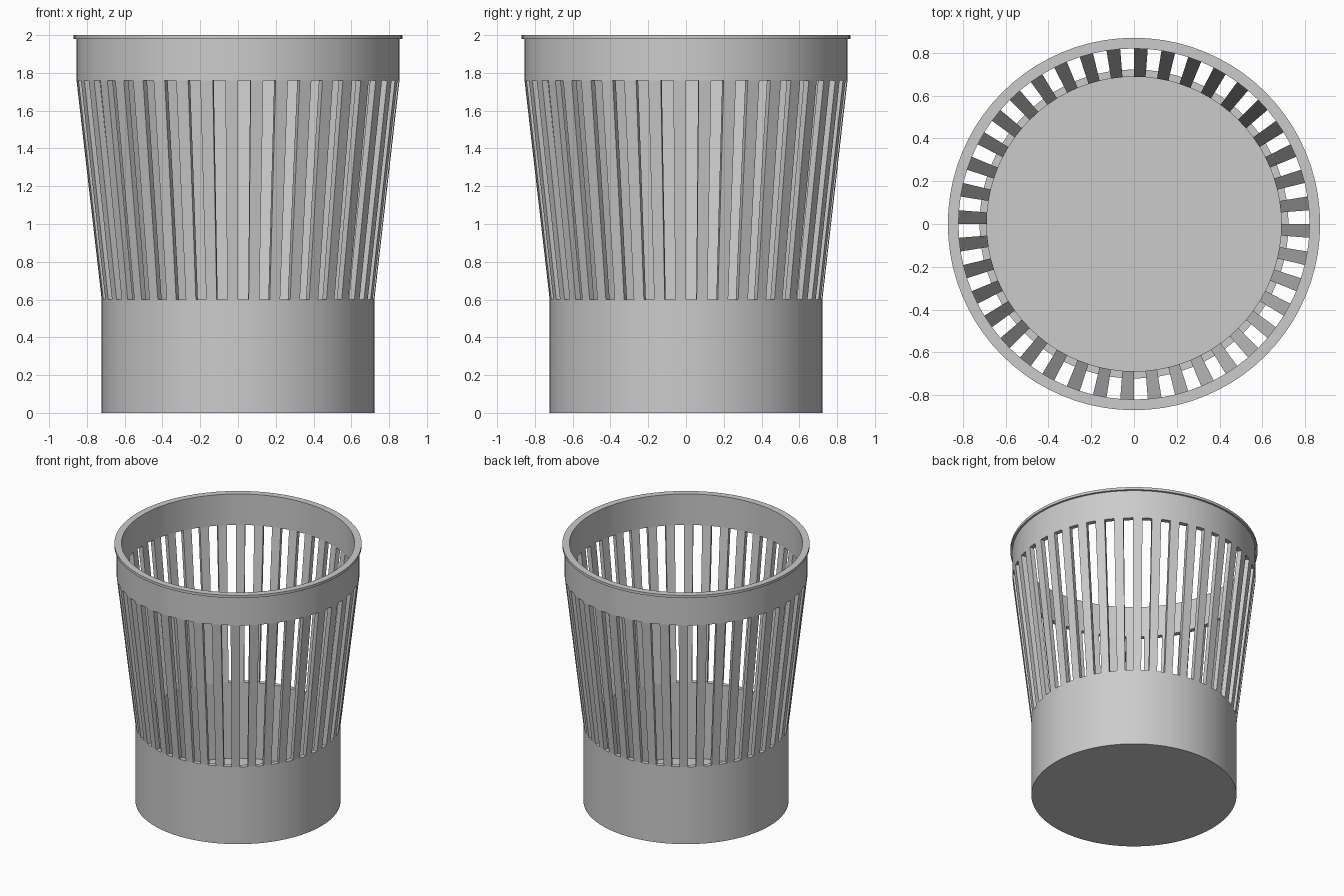
import bpy, bmesh
from math import sin, cos, radians

if "Cube" in bpy.data.objects:
    bpy.data.objects.remove(bpy.data.objects["Cube"])

SIDES = 80          # one slat and one gap per pair of sides
STEP = 360 / SIDES
Z_LOW, Z_HIGH = 0.6, 1.76


def ring_point(r, z, deg):
    a = radians(deg)
    return (r * cos(a), r * sin(a), z)


def finish(name, bm):
    bmesh.ops.recalc_face_normals(bm, faces=bm.faces)
    mesh = bpy.data.meshes.new(name)
    bm.to_mesh(mesh)
    bm.free()
    obj = bpy.data.objects.new(name, mesh)
    bpy.context.collection.objects.link(obj)
    bpy.ops.object.select_all(action='DESELECT')
    obj.select_set(True)
    bpy.context.view_layer.objects.active = obj
    bpy.ops.object.shade_smooth_by_angle(angle=radians(30))
    return obj


def lathe(name, profile, closed):
    """Spin an (r, z) profile; an open one gets a disc on each end ring."""
    bm = bmesh.new()
    rings = [[bm.verts.new(ring_point(r, z, i * STEP)) for i in range(SIDES)]
             for r, z in profile]
    pairs = list(zip(rings, rings[1:]))
    if closed:
        pairs.append((rings[-1], rings[0]))
    for lo, hi in pairs:
        for i in range(SIDES):
            j = (i + 1) % SIDES
            bm.faces.new((lo[i], lo[j], hi[j], hi[i]))
    if not closed:
        bm.faces.new(rings[0])
        bm.faces.new(rings[-1])
    return finish(name, bm)


# Solid lower cup with a thin floor
lathe("lower_cup", [(0.722, 0), (0.722, Z_LOW), (0.688, Z_LOW), (0.688, 0.01)], False)

# Upper band with a small overhanging rim
lathe("upper_band", [(0.82, Z_HIGH), (0.855, Z_HIGH), (0.855, 1.98),
                     (0.87, 1.98), (0.87, 2.0), (0.82, 2.0)], True)

# Ring of leaning slats joining cup and band
bm = bmesh.new()
for k in range(SIDES // 2):
    a1 = k * 2 * STEP
    a0 = a1 - STEP
    low, high = [[bm.verts.new(ring_point(r, z, a))
                  for r, a in ((ri, a0), (ro, a0), (ro, a1), (ri, a1))]
                 for ri, ro, z in ((0.688, 0.722, Z_LOW), (0.82, 0.855, Z_HIGH))]
    for i in range(4):
        j = (i + 1) % 4
        bm.faces.new((low[i], low[j], high[j], high[i]))
    bm.faces.new(low[::-1])
    bm.faces.new(high)
finish("slats", bm)
